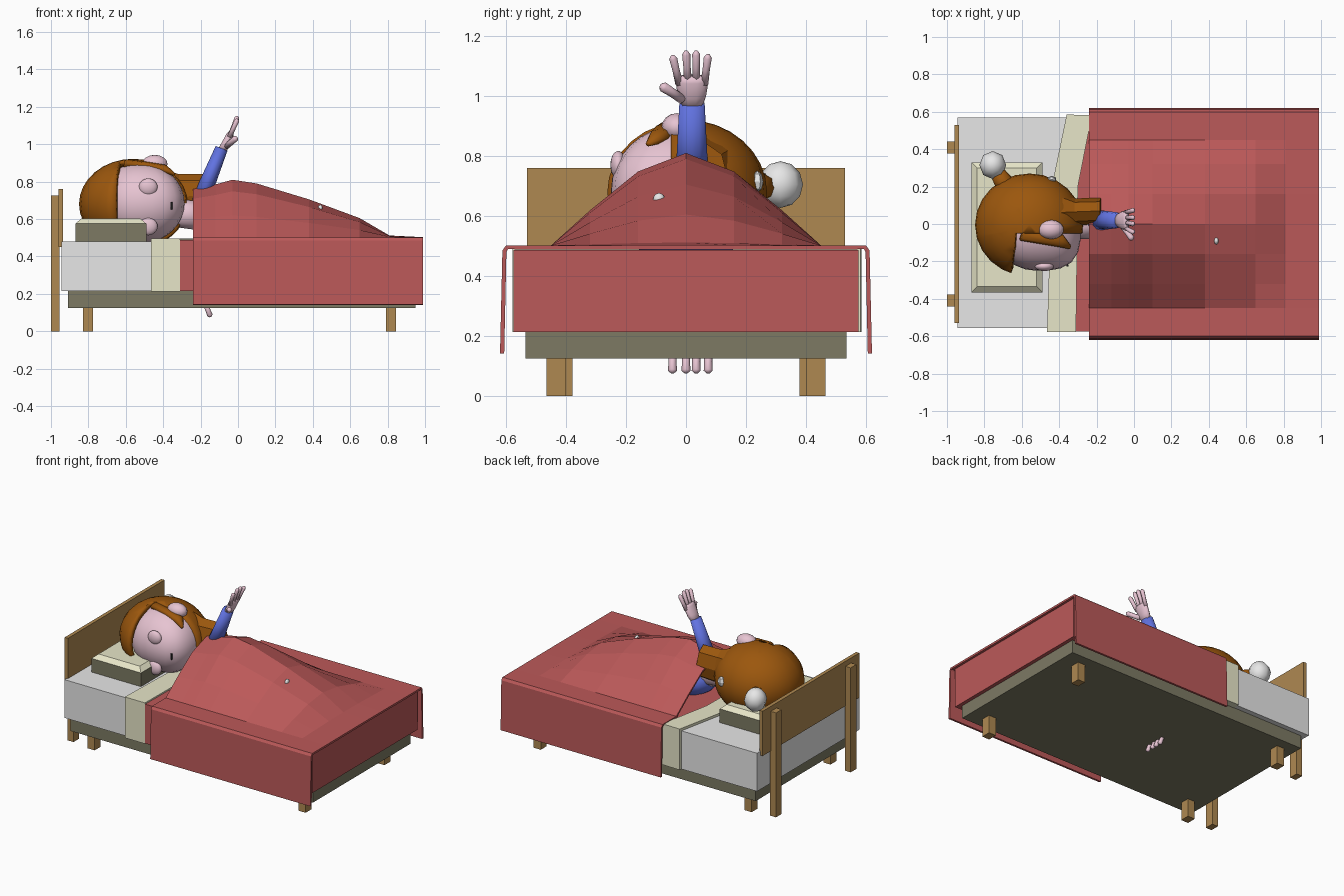
import bpy, bmesh, math
from mathutils import Vector

if "Cube" in bpy.data.objects:
    bpy.data.objects.remove(bpy.data.objects["Cube"])


def material(name, r, g, b):
    m = bpy.data.materials.new(name)
    m.diffuse_color = (r, g, b, 1)
    m.use_nodes = True
    m.node_tree.nodes["Principled BSDF"].inputs["Base Color"].default_value = m.diffuse_color
    return m


WOOD = material("wood", .43, .25, .083)
OLIVE = material("dark_olive", .205, .195, .127)
WHITE = material("pale_grey", .8, .8, .8)
BEIGE = material("beige", .8, .79, .58)
RED = material("blanket_red", .50, .10, .10)
HAIR = material("brown", .33, .095, .004)
SKIN = material("skin", .87, .60, .70)
BLUE = material("sleeve_blue", .12, .17, .75)
BLACK = material("black", .01, .01, .01)


def finish(name, bm, *mats, smooth=False):
    bmesh.ops.recalc_face_normals(bm, faces=bm.faces[:])
    me = bpy.data.meshes.new(name)
    for f in bm.faces:
        f.smooth = smooth
    bm.to_mesh(me)
    bm.free()
    for m in mats:
        me.materials.append(m)
    ob = bpy.data.objects.new(name, me)
    bpy.context.collection.objects.link(ob)
    return ob


def box_mesh(x0, x1, y0, y1, z0, z1):
    bm = bmesh.new()
    bmesh.ops.create_cube(bm, size=1)
    for v in bm.verts:
        v.co = ((x0 + x1) / 2 + v.co.x * (x1 - x0), (y0 + y1) / 2 + v.co.y * (y1 - y0),
                (z0 + z1) / 2 + v.co.z * (z1 - z0))
    return bm


def box(name, mat, *dims):
    return finish(name, box_mesh(*dims), mat)


def ball_mesh(c, r, seg=20, rings=12):
    bm = bmesh.new()
    bmesh.ops.create_uvsphere(bm, u_segments=seg, v_segments=rings, radius=1)
    for v in bm.verts:
        v.co = Vector(c) + Vector(a * b for a, b in zip(v.co, r))
    return bm


def ball(name, mat, c, r, seg=20, rings=12, smooth=True):
    return finish(name, ball_mesh(c, r, seg, rings), mat, smooth=smooth)


def loft(name, mat, pts, radii, sides=10, smooth=True):
    """Tube through pts; radii are (width along y, depth) for each point."""
    bm = bmesh.new()
    pts = [Vector(p) for p in pts]
    d = (pts[-1] - pts[0]).normalized()
    side = (Vector((0, 1, 0)) - d * d.y).normalized()
    up = d.cross(side)
    rings = []
    for p, (a, b) in zip(pts, radii):
        angs = [2 * math.pi * i / sides for i in range(sides)]
        rings.append([bm.verts.new(p + side * a * math.cos(t) + up * b * math.sin(t)) for t in angs])
    for r0, r1 in zip(rings, rings[1:]):
        for i in range(sides):
            j = (i + 1) % sides
            bm.faces.new((r0[i], r0[j], r1[j], r1[i]))
    bm.faces.new(rings[0])
    bm.faces.new(rings[-1])
    return finish(name, bm, mat, smooth=smooth)


# Bed frame
box("bed_base", OLIVE, -.91, .95, -.535, .535, .125, .215)
box("headboard", WOOD, -.96, -.935, -.53, .53, .45, .76)
for s in (-1, 1):
    lo, hi = sorted((s * .40, s * .465))
    box("rear_leg", WOOD, -.83, -.775, lo, hi, 0, .125)
    box("foot_leg", WOOD, .79, .845, lo, hi, 0, .125)
    lo, hi = sorted((s * .378, s * .44))
    box("headboard_post", WOOD, -1, -.955, lo, hi, 0, .725)

# Bedding
box("mattress", WHITE, -.945, .955, -.555, .57, .215, .48)
box("under_blanket", RED, -.31, .975, -.575, .575, .214, .487)

bm = bmesh.new()
outline = [(-.465, -.578), (-.31, -.578), (-.30, .2), (-.225, .582), (-.36, .585), (-.44, .2)]
face = bm.faces.new([bm.verts.new((x, y, .213)) for x, y in outline])
ext = bmesh.ops.extrude_face_region(bm, geom=[face])
for v in ext["geom"]:
    if isinstance(v, bmesh.types.BMVert):
        v.co.z = .497
finish("sheet_fold", bm, BEIGE)

bm = box_mesh(-.87, -.49, -.365, .33, .47, .575)
top = [f for f in bm.faces if f.normal.z > .9 or f.calc_center_median().z > .57]
bmesh.ops.inset_region(bm, faces=top, thickness=.045)
for f in top:
    for v in f.verts:
        v.co.z = .602
bm.normal_update()
for f in bm.faces:
    f.material_index = 1 if f.normal.z > .3 else 0
finish("pillow", bm, OLIVE, BEIGE)

# Blanket: ridge heights along the bed, weighted profile across, hanging sides
ridge = [(-.24, .76), (-.12, .785), (-.03, .81), (.1, .79), (.38, .705), (.65, .605), (.81, .512), (.99, .503)]
half = [(0, 1), (.16, .8), (.32, .38), (.45, 0), (.6, 0)]
bm = bmesh.new()
rows = []
for x, h in ridge:
    side = [(y, .502 + (h - .502) * w) for y, w in half] + [(.612, .485), (.62, .142)]
    prof = [(-y, z) for y, z in reversed(side[1:])] + side
    rows.append([bm.verts.new((x, y, z)) for y, z in prof])
for a, b in zip(rows, rows[1:]):
    for i in range(len(a) - 1):
        bm.faces.new((a[i], b[i], b[i + 1], a[i + 1]))
blanket = finish("blanket", bm, RED)
mod = blanket.modifiers.new("thickness", "SOLIDIFY")
mod.thickness = .014
mod.offset = -1
ball("toe_tip", WHITE, (.44, -.09, .655), (.013, .02, .022), 8, 6)

# Head: sphere with a squarer cheek and chin side
bm = ball_mesh((0, 0, 0), (1, 1, 1), 24, 16)
for v in bm.verts:
    x, y, z = v.co
    if x > 0 and y < 0:
        k = math.hypot(x, y) / max((x ** 3 + (-y) ** 3) ** (1 / 3), 1e-6)
        x, y = x * k, y * k
    v.co = (-.52 + .235 * x, -.03 + .22 * y, .685 + .215 * z)
finish("head", bm, SKIN, smooth=True)
for z in (.56, .77):
    ball("closed_eye", SKIN, (-.48, -.226, z), (.05, .026, .047))
box("mouth", BLACK, -.36, -.35, -.226, -.217, .65, .69)
ball("ear", SKIN, (-.445, -.03, .895), (.07, .052, .048), 14, 8)
loft("neck", SKIN, [(-.38, 0, .64), (-.16, 0, .61)], [(.08, .08), (.08, .08)])

# Hair shell with the face area cut open
bm = ball_mesh((-.56, -.005, .68), (.29, .275, .242), 24, 16)
for co, no in (((-.625, 0, 0), (1, -.12, 0)), ((0, -.05, 0), (0, 1, 0))):
    bmesh.ops.bisect_plane(bm, geom=bm.verts[:] + bm.edges[:] + bm.faces[:], plane_co=co, plane_no=no)
cut = []
for f in bm.faces:
    c = f.calc_center_median()
    if c.y < -.05 and (c.x + .625) - .12 * c.y > 0:
        cut.append(f)
bmesh.ops.delete(bm, geom=cut, context="FACES")
hair = finish("hair", bm, HAIR, smooth=True)
mod = hair.modifiers.new("thickness", "SOLIDIFY")
mod.thickness = .03
mod.offset = -1
loft("hair_ends", HAIR, [(-.42, .06, .71), (-.31, .065, .72), (-.175, .07, .725)],
     [(.14, .17), (.072, .12), (.07, .115)], 8, False)
loft("side_lock", HAIR, [(-.6, -.05, .895), (-.48, -.075, .885), (-.39, -.09, .865), (-.34, -.125, .84)],
     [(.04, .025), (.035, .02), (.035, .025), (.01, .008)], 8)

# Hair bobble and clip
ball("hair_bobble", WHITE, (-.755, .315, .705), (.072, .075, .078), 8, 6)
loft("bobble_tail", HAIR, [(-.66, .17, .69), (-.735, .28, .7)], [(.06, .06), (.04, .04)], 8)
ball("hair_clip", WHITE, (-.44, .238, .715), (.028, .02, .036), 6, 4, False)

# Body below the blanket and raised arm
ball("torso", BLUE, (.02, 0, .56), (.24, .19, .13))
loft("sleeve", BLUE, [(-.205, .02, .69), (-.088, .02, .978)], [(.057, .048), (.042, .034)], 12)
loft("palm", SKIN, [(-.092, .02, .955), (-.066, .02, 1.0), (-.042, .02, 1.05), (-.036, .02, 1.066)],
     [(.032, .024), (.047, .024), (.055, .021), (.045, .012)])


def finger(name, a, b, r=.0135):
    a, b = Vector(a), Vector(b)
    loft(name, SKIN, [a, a.lerp(b, .5), a.lerp(b, .9), b],
         [(r, r), (r * .9, r * .9), (r, r), (r * .45, r * .45)], 8)


for y0, y1, z in ((-.022, -.045, 1.135), (.007, 0, 1.15), (.034, .034, 1.15), (.061, .074, 1.138)):
    finger("finger", (-.045, y0, 1.04), (-.002, y1, z))
    finger("lower_fingertip", (-.175, y1, .15), (-.147, y1, .077), .015)
finger("thumb", (-.06, -.012, .99), (-.008, -.083, 1.035), .017)
